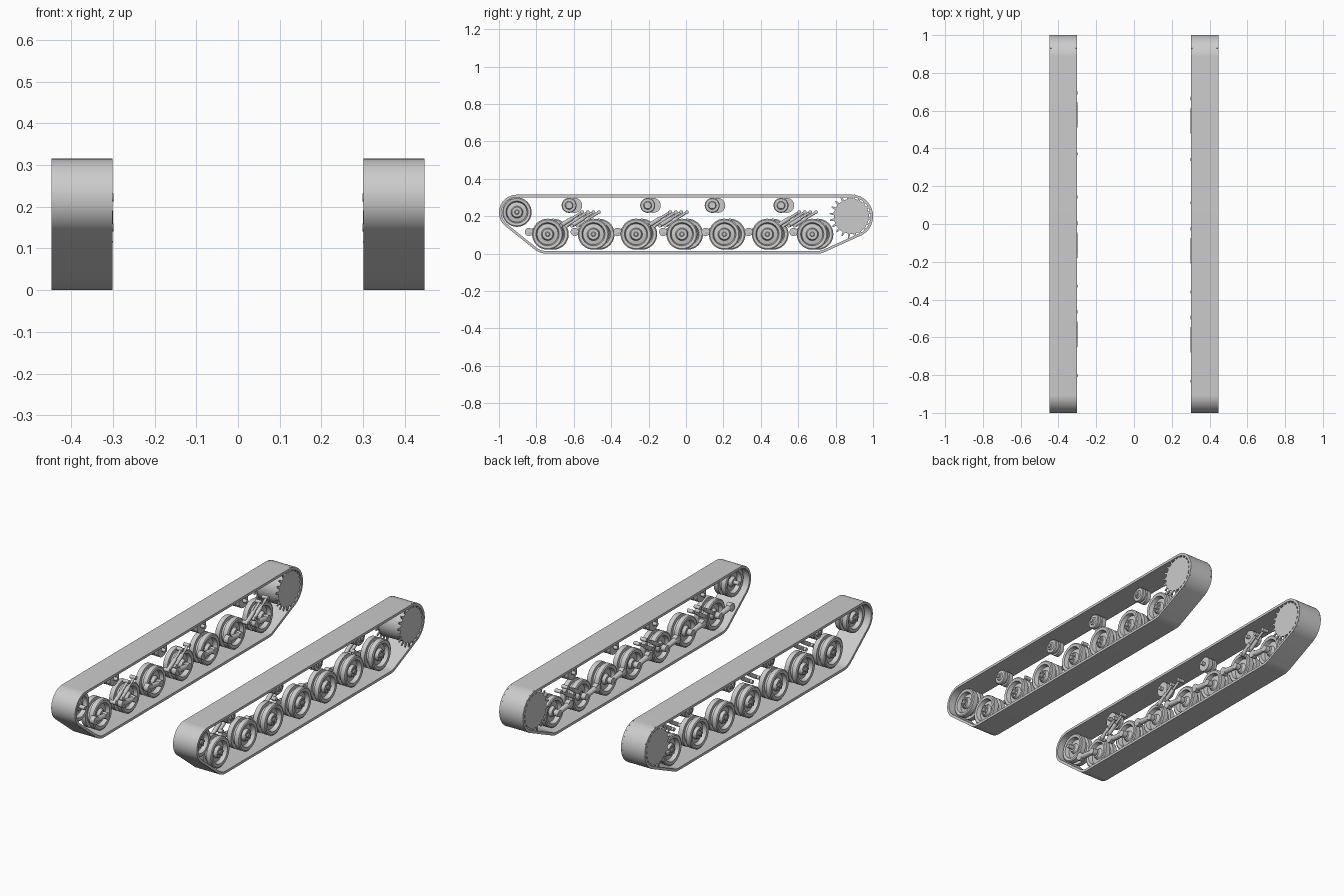
import bpy, bmesh
from math import sin, cos, pi
from mathutils import Vector

cube = bpy.data.objects.get("Cube")
if cube:
    bpy.data.objects.remove(cube)

grey = bpy.data.materials.new("light_grey")
grey.use_nodes = True
grey.diffuse_color = (0.6, 0.6, 0.6, 1)
grey.node_tree.nodes["Principled BSDF"].inputs["Base Color"].default_value = grey.diffuse_color

MID, INNER, OUTER = 0.372, 0.301, 0.447   # x of wheel centre and belt edges


def finish(name, bm):
    """Turn a bmesh into a smooth-shaded object with sharp edges kept."""
    bmesh.ops.recalc_face_normals(bm, faces=bm.faces)
    mesh = bpy.data.meshes.new(name)
    bm.to_mesh(mesh)
    bm.free()
    mesh.materials.append(grey)
    ob = bpy.data.objects.new(name, mesh)
    bpy.context.collection.objects.link(ob)
    bpy.ops.object.select_all(action='DESELECT')
    ob.select_set(True)
    bpy.context.view_layer.objects.active = ob
    bpy.ops.object.shade_smooth_by_angle(angle=0.6)


def add_loops(bm, loops, closed=False):
    """Bridge equal rings of points with quads."""
    rings = [[bm.verts.new(p) for p in loop] for loop in loops]
    n = len(rings[0])
    pairs = list(zip(rings, rings[1:]))
    if closed:
        pairs.append((rings[-1], rings[0]))
    for a, b in pairs:
        for i in range(n):
            j = (i + 1) % n
            bm.faces.new((a[i], a[j], b[j], b[i]))
    return rings


def add_lathe(bm, profile, x, y, z, side, seg=32):
    """Revolve (offset, radius) pairs about an axle along x."""
    rings = add_loops(bm, [[(side * (x + d), y + r * cos(2 * pi * i / seg), z + r * sin(2 * pi * i / seg))
                            for i in range(seg)] for d, r in profile])
    bm.faces.new(rings[0])
    bm.faces.new(rings[-1])


def add_rod(bm, p, q, r1, r2=None, seg=12):
    """Straight or tapered round bar between two points."""
    p, q = Vector(p), Vector(q)
    turn = (q - p).to_track_quat('Z', 'Y')
    ring = [Vector((cos(2 * pi * i / seg), sin(2 * pi * i / seg), 0)) for i in range(seg)]
    rings = add_loops(bm, [[c + turn @ (v * r) for v in ring]
                           for c, r in ((p, r1), (q, r2 or r1))])
    for cap in rings:
        bm.faces.new(cap)


# Belt shape: support circles (y, z, radius)
CIRCLES = [(-0.905, 0.22, 0.095), (-0.745, 0.105, 0.105), (0.7, 0.105, 0.105), (0.885, 0.2, 0.115)]


def belt(name, side):
    steps, thick = 128, 0.014
    outer, inner = [], []
    for i in range(steps):
        a = 2 * pi * (i + 0.5) / steps
        c, s = cos(a), sin(a)
        y, z, r = max(CIRCLES, key=lambda k: k[0] * c + k[1] * s + k[2])
        outer.append((y + r * c, z + r * s))
        inner.append((y + (r - thick) * c, z + (r - thick) * s))
    bm = bmesh.new()
    add_loops(bm, [[(side * x, y, z) for y, z in loop]
                   for x, loop in ((INNER, outer), (OUTER, outer), (OUTER, inner), (INNER, inner))], True)
    finish(name, bm)


# Double-rim wheel section, outer hub to inner hub
WHEEL = [(0.036, 0.012), (0.036, 0.028), (0.02, 0.034), (0.016, 0.056), (0.038, 0.062), (0.04, 0.077),
         (0.036, 0.083), (0.01, 0.083), (0.01, 0.065), (-0.01, 0.065), (-0.01, 0.083), (-0.036, 0.083),
         (-0.04, 0.077), (-0.038, 0.062), (-0.016, 0.056), (-0.02, 0.03), (-0.036, 0.022)]
ROLLER = [(0.034, 0.018), (0.026, 0.022), (0.026, 0.036), (0.022, 0.04), (0.006, 0.04), (0.006, 0.03),
          (-0.006, 0.03), (-0.006, 0.04), (-0.03, 0.04), (-0.03, 0.016)]


def wheel(name, y, z, side, scale=1.0):
    bm = bmesh.new()
    add_lathe(bm, [(d, r * scale) for d, r in WHEEL], MID, y, z, side)
    # Hub cap and ring of bolts
    add_lathe(bm, [(0.03, 0.013), (0.042, 0.013), (0.045, 0.009)], MID, y, z, side, 16)
    for i in range(6):
        a = pi * i / 3
        add_lathe(bm, [(0.03, 0.005), (0.041, 0.005)], MID,
                  y + 0.021 * cos(a), z + 0.021 * sin(a), side, 6)
    # Axle stub
    add_rod(bm, (side * 0.304, y, z), (side * MID, y, z), 0.011)
    finish(name, bm)


def swing_arm(name, y, z, side):
    bm = bmesh.new()
    x = side * 0.316
    py, pz = y - 0.1, z + 0.012
    add_rod(bm, (x, py, pz), (x, y, z), 0.016, 0.013)
    for cy, cz, r in ((py, pz, 0.022), (y, z, 0.018)):
        add_rod(bm, (side * 0.303, cy, cz), (side * 0.33, cy, cz), r, seg=20)
    finish(name, bm)


def damper(name, y, side):
    bm = bmesh.new()
    x = side * 0.311
    low, high = Vector((x, y, 0.15)), Vector((x, y + 0.115, 0.222))
    mid = low.lerp(high, 0.55)
    add_rod(bm, low, mid, 0.011)
    add_rod(bm, mid, high, 0.007)
    for p in (low, high):
        add_rod(bm, (side * 0.299, p.y, p.z), (side * 0.335, p.y, p.z), 0.01)
    finish(name, bm)


def sprocket(name, y, z, side):
    bm = bmesh.new()
    add_lathe(bm, [(-0.066, 0.091), (0.066, 0.091)], MID + 0.002, y, z, side, 40)
    # Toothed ring at each edge
    teeth = 20
    for x in (0.304, 0.438):
        ring = []
        for i in range(teeth):
            for step, r in ((0, 0.094), (0.36, 0.094), (0.5, 0.1165), (0.68, 0.1165), (0.82, 0.094)):
                a = 2 * pi * (i + step) / teeth
                ring.append((y + r * cos(a), z + r * sin(a)))
        rings = add_loops(bm, [[(side * k, *p) for p in ring] for k in (x, x + 0.006)])
        for cap in rings:
            bm.faces.new(cap)
    finish(name, bm)


WHEELS_Y = (-0.74, -0.495, -0.267, -0.022, 0.205, 0.435, 0.675)
ROLLERS_Y = (-0.625, -0.205, 0.14, 0.508)
DAMPERS_Y = (-0.67, -0.2, 0.49)

for label, side in (("left", 1), ("right", -1)):
    shift = 0 if side > 0 else 0.03     # suspension is staggered between sides
    belt(label + "_track_belt", side)
    wheel(label + "_idler_wheel", -0.904, 0.222, side, 0.95)
    sprocket(label + "_drive_sprocket", 0.884, 0.2, side)
    for n, y in enumerate(WHEELS_Y, 1):
        wheel(f"{label}_road_wheel_{n}", y + shift, 0.104, side)
        swing_arm(f"{label}_swing_arm_{n}", y + shift, 0.104, side)
    for n, y in enumerate(ROLLERS_Y, 1):
        bm = bmesh.new()
        add_lathe(bm, ROLLER, MID, y + shift, 0.258, side, 28)
        add_rod(bm, (side * 0.32, y + shift, 0.258), (side * 0.412, y + shift, 0.258), 0.01)
        finish(f"{label}_return_roller_{n}", bm)
    for n, y in enumerate(DAMPERS_Y, 1):
        for k in range(2):
            damper(f"{label}_damper_{n}_{k + 1}", y + shift + 0.06 * k, side)
